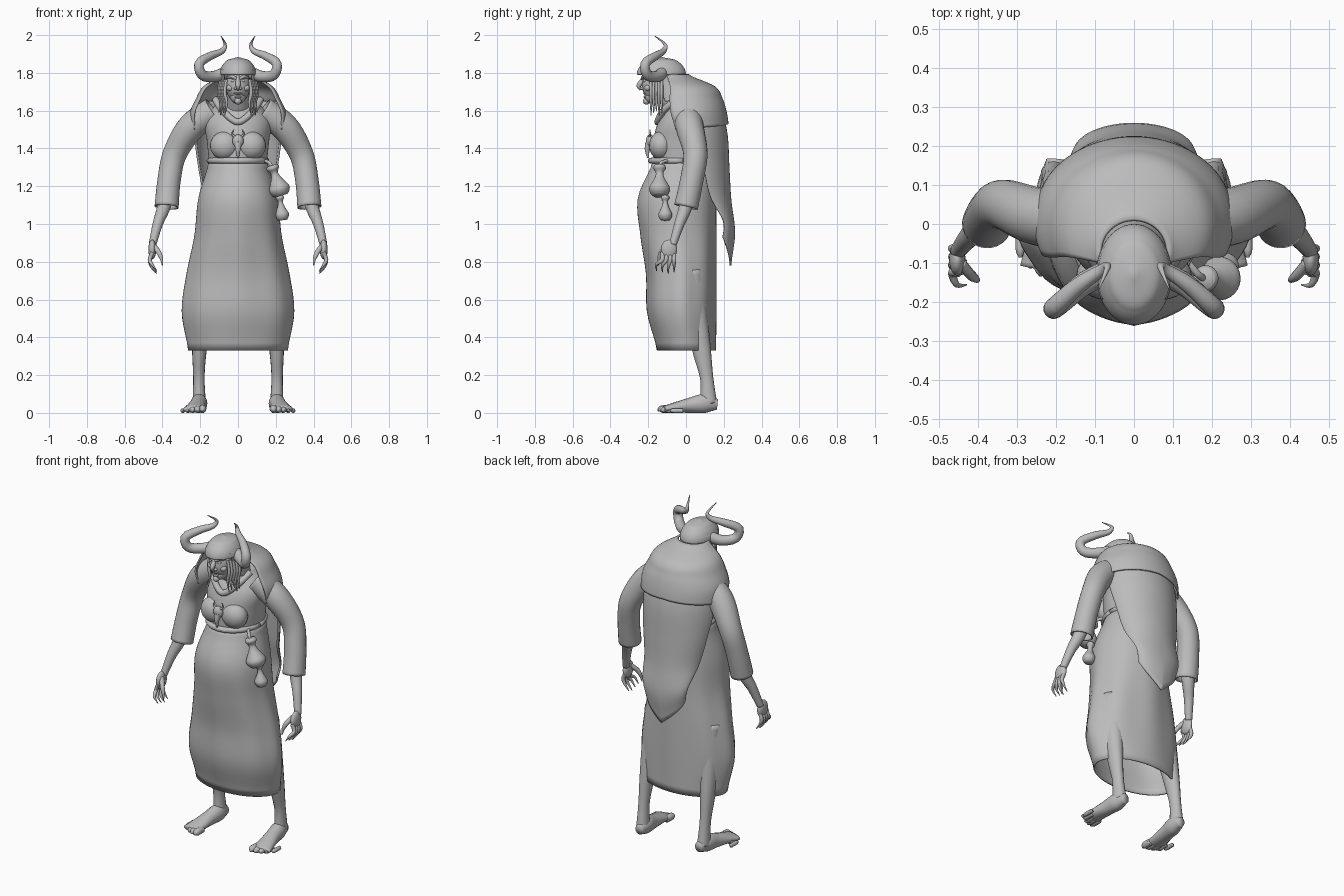
import bpy, bmesh, math
from mathutils import Vector, Matrix

cube = bpy.data.objects.get("Cube")
if cube:
    bpy.data.objects.remove(cube, do_unlink=True)

STEPS = 24
grey = bpy.data.materials.new("clay grey")
grey.use_nodes = True
grey.diffuse_color = (.5, .5, .5, 1)
grey.node_tree.nodes["Principled BSDF"].inputs["Base Color"].default_value = grey.diffuse_color


def finish(name, bm, thickness=0):
    bmesh.ops.remove_doubles(bm, verts=bm.verts[:], dist=.0001)
    bmesh.ops.recalc_face_normals(bm, faces=bm.faces[:])
    mesh = bpy.data.meshes.new(name)
    bm.to_mesh(mesh)
    bm.free()
    mesh.materials.append(grey)
    mesh.shade_smooth()
    part = bpy.data.objects.new(name, mesh)
    bpy.context.collection.objects.link(part)
    if thickness:
        modifier = part.modifiers.new("thickness", 'SOLIDIFY')
        modifier.thickness = thickness
        modifier.offset = 0


def curve(values, t):
    """Smooth value at fraction t along evenly spaced key values."""
    last = len(values) - 1
    i = min(int(t * last), last - 1)
    f = t * last - i
    before, start = values[max(i - 1, 0)], values[i]
    end, after = values[i + 1], values[min(i + 2, last)]
    bend = 2 * before - 5 * start + 4 * end - after
    twist = 3 * (start - end) + after - before
    return start + f / 2 * (end - before + f * (bend + f * twist))


def loft(name, rings, wrap, cap, thickness):
    bm = bmesh.new()
    grid = [[bm.verts.new(point) for point in ring] for ring in rings]
    count = len(grid[0])
    for lower, upper in zip(grid, grid[1:]):
        for j in range(count if wrap else count - 1):
            k = (j + 1) % count
            bm.faces.new((lower[j], lower[k], upper[k], upper[j]))
    if cap:
        bm.faces.new(grid[0])
        bm.faces.new(grid[-1])
    finish(name, bm, thickness)


def tube(name, path, radii, side=1, heights=None, sides=16, thickness=0):
    """Tapered tube along a smooth path, left open when it has a thickness."""
    heights = heights or radii
    fractions = [i / STEPS for i in range(STEPS + 1)]
    centres = [Vector([curve(axis, t) for axis in zip(*path)]) for t in fractions]
    for centre in centres:
        centre.x *= side
    across = Vector((1, .01, .02))
    rings = []
    for i, t in enumerate(fractions):
        tangent = (centres[min(i + 1, STEPS)] - centres[max(i - 1, 0)]).normalized()
        across = (across - tangent * across.dot(tangent)).normalized()
        upward = tangent.cross(across)
        angles = [math.tau * j / sides for j in range(sides)]
        rings.append([centres[i] + across * math.cos(a) * curve(radii, t)
                      + upward * math.sin(a) * curve(heights, t) for a in angles])
    loft(name, rings, True, not thickness, thickness)


def blob(name, centre, size):
    bm = bmesh.new()
    matrix = Matrix.Translation(centre) @ Matrix.Diagonal((*size, 1))
    bmesh.ops.create_uvsphere(bm, u_segments=24, v_segments=16, radius=1, matrix=matrix)
    finish(name, bm)


def garment(name, bottom, top, widths, fronts, back, fold, cap):
    """Closed cloth around the body, with soft folds fading upward."""
    rings = []
    for i in range(STEPS + 1):
        t = i / STEPS
        front = curve(fronts, t)
        ring = []
        for j in range(64):
            a = math.tau * j / 64
            ripple = 1 + fold * (1 - t) * math.sin(math.pi * t) * math.cos(8 * a)
            ring.append((curve(widths, t) * ripple * math.cos(a),
                         (front + back) / 2 + (back - front) / 2 * ripple * math.sin(a),
                         bottom + (top - bottom) * t))
        rings.append(ring)
    loft(name, rings, True, cap, .008)


def drape(name, top, bottom, widths, depths, backs, angle, lift=0):
    """Open cloth hanging around the back; lift raises the ends of its hem."""
    rings = []
    for i in range(STEPS + 1):
        t = i / STEPS
        depth = curve(depths, t)
        ring = []
        for j in range(2 * STEPS + 1):
            u = j / STEPS - 1
            a = math.radians(angle) * u
            ring.append((curve(widths, t) * math.sin(a),
                         curve(backs, t) - depth + depth * math.cos(a),
                         top + (bottom - top) * t + lift * abs(u) * t ** 4))
        rings.append(ring)
    loft(name, rings, False, False, .01)


# Dress, belt and neckline
garment("skirt", bottom=.33, top=1.34, widths=(.26, .29, .265, .225, .205, .15),
        fronts=(-.15, -.2, -.205, -.235, -.25, -.17), back=.155, fold=.03, cap=False)
garment("bodice", bottom=1.32, top=1.66, widths=(.15, .16, .17, .1),
        fronts=(-.17, -.17, -.14, -.07), back=.15, fold=0, cap=True)
belt_angles = [math.tau * i / 16 for i in range(17)]
tube("belt", [(.15 * math.cos(a), .17 * math.sin(a) - .015, 1.335) for a in belt_angles], (.016, .016))
tube("cowl_neckline", [(-.12, -.05, 1.66), (-.08, -.12, 1.6), (0, -.15, 1.54),
                       (.08, -.12, 1.6), (.12, -.05, 1.66)], (.018, .018))

# Mantle over the hunched shoulders and pointed cape down the back
drape("mantle", top=1.79, bottom=1.53, widths=(.085, .18, .22, .25, .25),
      depths=(.08, .17, .2, .21, .2), backs=(.01, .15, .19, .21, .22), angle=112, lift=-.03)
drape("cape", top=1.65, bottom=.78, widths=(.22, .23, .21, .18, .15, .13),
      depths=(.2, .2, .16, .13, .07, .05), backs=(.18, .215, .225, .235, .255, .235), angle=80, lift=.15)

# Hood
dome = [math.sqrt(1 - (1 - i / 6) ** 2) for i in range(7)]
drape("hood_crown", top=1.88, bottom=1.79, widths=[.092 * d for d in dome],
      depths=[.125 * d for d in dome], backs=[.125 * d - .13 for d in dome], angle=180)
drape("hood_sides", top=1.82, bottom=1.65, widths=(.088, .09, .1), depths=(.12, .1, .1),
      backs=(-.012, 0, .04), angle=120)

# Head
tube("neck", [(0, -.02, 1.58), (0, -.07, 1.65), (0, -.12, 1.73)], (.07, .055))
blob("face", (0, -.155, 1.735), (.066, .078, .09))
blob("jaw", (0, -.175, 1.675), (.042, .045, .04))
blob("chin", (0, -.21, 1.65), (.018, .018, .018))
tube("nose", [(0, -.22, 1.785), (0, -.235, 1.755), (0, -.25, 1.73), (0, -.24, 1.71)], (.008, .014, .006))
blob("upper_lip", (0, -.217, 1.692), (.024, .01, .006))
blob("lower_lip", (0, -.213, 1.672), (.02, .012, .007))

# Carved skull pendant
blob("pendant_skull", (0, -.19, 1.44), (.03, .022, .034))
tube("pendant_snout", [(0, -.195, 1.43), (0, -.205, 1.39), (0, -.2, 1.35)], (.021, .005))

# Paired parts
for side, word in ((1, "left"), (-1, "right")):
    tube(word + "_horn", [(.07, -.125, 1.8), (.13, -.155, 1.78), (.19, -.205, 1.79), (.205, -.215, 1.85),
                          (.145, -.16, 1.89), (.085, -.12, 1.915), (.068, -.11, 1.95), (.09, -.165, 1.995)],
         (.032, .028, .024, .014, .002), side)
    blob(word + "_eye", (side * .026, -.217, 1.757), (.012, .01, .008))
    blob(word + "_cheek", (side * .04, -.2, 1.72), (.022, .02, .018))
    blob(word + "_nostril", (side * .013, -.233, 1.718), (.009, .012, .008))
    tube(word + "_brow", [(.008, -.232, 1.768), (.03, -.225, 1.78), (.055, -.195, 1.775)], (.006, .009, .005), side)
    for i in range(5):
        x, y = .06 + .008 * i, -.185 + .014 * i
        tube(f"{word}_hair_strand_{i + 1}", [(x, y, 1.765), (x + .01, y, 1.7), (x, y, 1.64),
                                             (x + .01, y, 1.575 + .012 * (i % 3))],
             (.008, .009, .002), side, sides=8)
    blob(word + "_breast", (side * .07, -.132, 1.415), (.078, .063, .075))
    tube(word + "_pendant_prong", [(.012, -.195, 1.46), (.03, -.19, 1.475), (.024, -.19, 1.5)],
         (.007, .002), side, sides=8)

    # Arms and hands
    tube(word + "_sleeve", [(.13, 0, 1.6), (.25, .02, 1.51), (.335, .05, 1.37), (.365, .03, 1.23), (.378, 0, 1.09)],
         (.07, .07, .06, .058, .06), side, thickness=.008, sides=24)
    tube(word + "_forearm", [(.36, .025, 1.25), (.39, 0, 1.1), (.425, -.035, 1), (.453, -.07, .89)],
         (.04, .036, .027, .02), side)
    blob(word + "_palm", (side * .454, -.09, .865), (.021, .043, .052))
    for i in range(4):
        y, rise = -.063 - .021 * i, .008 * abs(i - 1)
        tube(f"{word}_finger_{i + 1}", [(.453, y, .85), (.467, y, .81), (.455, y - .01 * i, .77 + rise),
                                        (.43, y - .01 * i, .737 + rise)], (.011, .01, .002), side, sides=10)
    tube(word + "_thumb", [(.445, -.1, .885), (.42, -.13, .85), (.405, -.142, .815), (.4, -.147, .78)],
         (.014, .012, .003), side, sides=10)

    # Legs and feet
    tube(word + "_leg", [(.18, .02, .75), (.195, .055, .5), (.205, .085, .32), (.207, .11, .18), (.205, .12, .05)],
         (.07, .055, .038, .03, .036), side, heights=(.07, .06, .048, .035, .045))
    tube(word + "_foot", [(.2, .165, .045), (.205, .1, .05), (.215, .02, .04), (.235, -.115, .02)],
         (.025, .043, .044, .058), side, heights=(.028, .05, .04, .018))
    for i in range(5):
        x, y, radius = .188 + .026 * i, -.13 + .004 * i * i, .02 - .002 * i
        tube(f"{word}_toe_{i + 1}", [(x, y + .05, radius), (x, y, radius), (x, y - .02, .012)],
             (radius, radius, .004), side, sides=10)

# Flasks hanging from the belt
flask_profile = (.028, .034, .02, .026, .042, .056, .05, .035)
for name, top, bottom, scale in (("large_flask", (.18, -.14, 1.31), (.23, -.14, 1.15), 1),
                                 ("small_flask", (.22, -.11, 1.15), (.237, -.11, 1.02), .65)):
    tube(name, (top, bottom), [radius * scale for radius in flask_profile], sides=24)
tube("flask_strap", [(.14, -.1, 1.335), (.165, -.13, 1.325), (.18, -.14, 1.3)], (.009, .009))
